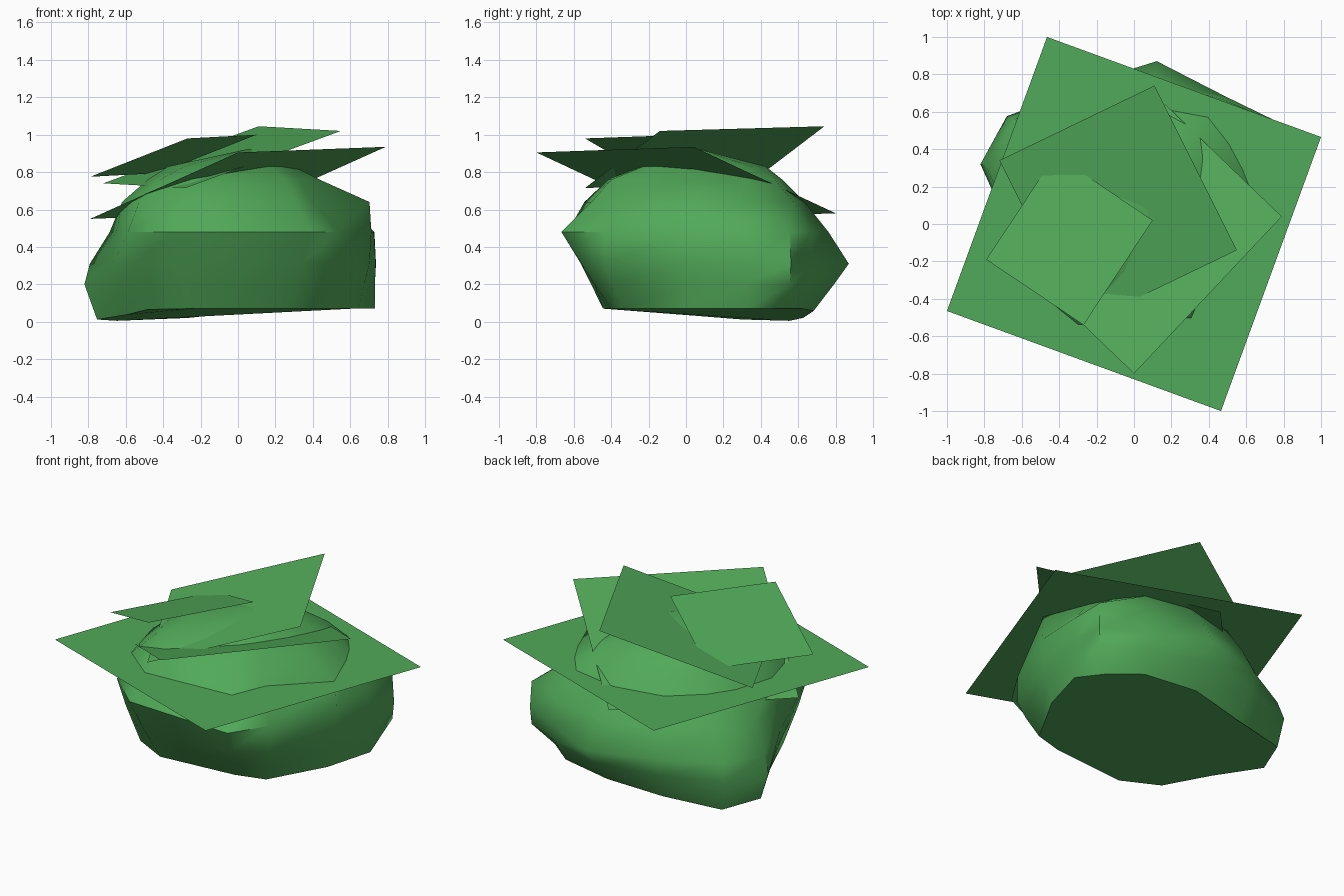
import bpy, bmesh, math
from math import radians, cos, sin

if "Cube" in bpy.data.objects:
    bpy.data.objects.remove(bpy.data.objects["Cube"])

green = bpy.data.materials.new("leaf green")
green.diffuse_color = (0.083, 0.40, 0.10, 1)
green.use_nodes = True
green.node_tree.nodes["Principled BSDF"].inputs["Base Color"].default_value = green.diffuse_color


def add_object(name, bm):
    bmesh.ops.recalc_face_normals(bm, faces=bm.faces)
    mesh = bpy.data.meshes.new(name)
    bm.to_mesh(mesh)
    bm.free()
    mesh.materials.append(green)
    ob = bpy.data.objects.new(name, mesh)
    bpy.context.collection.objects.link(ob)
    return ob


# Lumpy bush body: stacked rings, one radius per direction around (0, 0.1)
ANGLES = [-45, -8, 17, 32, 50, 81, 117, 145, 165, 190, 221, 245, 297]
RINGS = [
    (0.07, [.63, .65, .765, .72, .68, .59, .59, .79, .78, .61, .64, .60, .56]),
    (0.20, [.71, .68, .765, .86, .75, .70, .69, .83, .85, .66, .69, .67, .66]),
    (0.31, [.76, .71, .77, .87, .76, .78, .71, .79, .82, .68, .73, .73, .74]),
    (0.48, [.76, .72, .76, .86, .74, .67, .63, .67, .71, .66, .78, .81, .86]),
    (0.64, [.56, .71, .62, .61, .62, .54, .53, .53, .56, .63, .70, .71, .68]),
    (0.76, [.46, .44, .43, .45, .49, .42, .41, .42, .45, .49, .55, .57, .56]),
    (0.83, [.33, .30, .28, .29, .33, .33, .34, .35, .36, .38, .38, .40, .37]),
]
bm = bmesh.new()
loops = []
for i, (z, radii) in enumerate(RINGS):
    loop = []
    for a, r in zip(ANGLES, radii):
        # the underside dips towards the back left
        dip = 0.065 * max(0, cos(radians(a - 146))) ** 2 if i == 0 else 0
        loop.append(bm.verts.new((r * cos(radians(a)), 0.1 + r * sin(radians(a)), z - dip)))
    loops.append(loop)
n = len(ANGLES)
for lo, hi in zip(loops, loops[1:]):
    for j in range(n):
        k = (j + 1) % n
        bm.faces.new((lo[j], lo[k], hi[k], hi[j]))
peak = bm.verts.new((0.06, 0.06, 0.925))
for j in range(n):
    bm.faces.new((loops[-1][j], loops[-1][(j + 1) % n], peak))
bm.faces.new(loops[0][::-1])
body = add_object("bush_body", bm)
bpy.context.view_layer.objects.active = body
body.select_set(True)
bpy.ops.object.shade_smooth_by_angle(angle=radians(48))


# Flat square leaf cards: three corners each, the fourth completes the square
def leaf_card(name, a, b, c):
    d = tuple(p + r - q for p, q, r in zip(a, b, c))
    card = bmesh.new()
    card.faces.new([card.verts.new(p) for p in (a, b, c, d)])
    add_object(name, card)


leaf_card("wide_leaf_card", (-1, -.465, .645), (.465, -1, .645), (1, .465, .645))
leaf_card("right_leaf_card", (0, -.80, .905), (.79, .04, .935), (0, .80, .58))
leaf_card("back_leaf_card", (.55, -.14, 1.02), (.11, .74, 1.045), (-.72, .34, .74))
leaf_card("left_leaf_card", (-.27, -.54, .98), (.10, .02, 1.0), (-.42, .37, .795))
